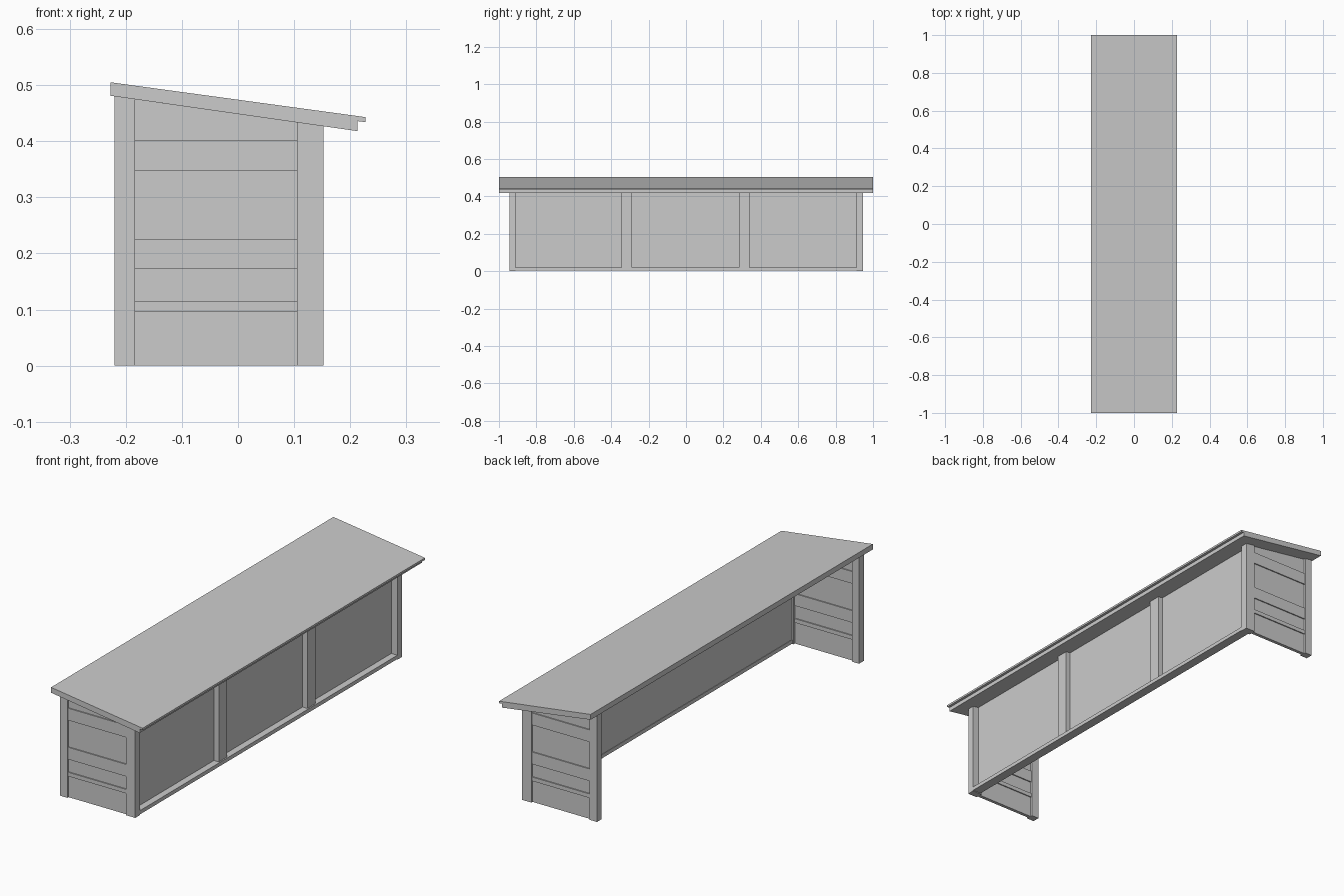
import bpy

if "Cube" in bpy.data.objects:
    bpy.data.objects.remove(bpy.data.objects["Cube"])


def under(x):
    """Height of the sloping roof underside at x."""
    return 0.481 - (x + 0.227) * 0.1432


def prism(name, profile, y0, y1):
    """Extrude an x-z profile (counter-clockwise seen from the front) along y."""
    n = len(profile)
    verts = [(x, y, z) for y in (y0, y1) for x, z in profile]
    faces = [list(range(n)), list(range(2 * n - 1, n - 1, -1))]
    faces += [[(i + 1) % n, i, i + n, (i + 1) % n + n] for i in range(n)]
    mesh = bpy.data.meshes.new(name)
    mesh.from_pydata(verts, [], faces)
    obj = bpy.data.objects.new(name, mesh)
    bpy.context.collection.objects.link(obj)
    return obj


def block(name, x0, x1, y0, y1, z0, z1):
    return prism(name, [(x0, z0), (x1, z0), (x1, z1), (x0, z1)], y0, y1)


def upright(name, x0, x1, y0, y1, z0=0.0):
    """Block whose top is cut to the roof slope."""
    return prism(name, [(x0, z0), (x1, z0), (x1, under(x1)), (x0, under(x0))], y0, y1)


def span(side, inner, outer):
    return sorted((side * inner, side * outer))


# Sloping roof: thin cover sheet over a slightly shorter deck
prism("roof_sheet", [(-0.227, 0.496), (0.227, 0.434), (0.227, 0.443), (-0.227, 0.505)], -1, 1)
prism("roof_deck", [(-0.227, 0.481), (0.213, 0.418), (0.213, 0.436), (-0.227, 0.496)], -1, 1)

# End walls: two posts, a recessed panel and three raised rails
for side, label in ((-1, "near"), (1, "far")):
    post_y = span(side, 0.912, 0.945)
    upright(label + "_open_side_post", -0.22, -0.184, *post_y)
    upright(label + "_closed_side_post", 0.105, 0.152, *post_y)
    upright(label + "_end_panel", -0.184, 0.105, *span(side, 0.922, 0.937))
    for i, (z0, z1) in enumerate(((0.096, 0.114), (0.172, 0.226), (0.347, 0.401))):
        block(f"{label}_end_rail_{i + 1}", -0.184, 0.105, *span(side, 0.917, 0.942), z0, z1)

# Long wall: recessed panel, bottom rail and two mullions
upright("long_wall_panel", 0.112, 0.122, -0.912, 0.912, 0.01)
block("long_wall_bottom_rail", 0.110, 0.152, -0.912, 0.912, 0.003, 0.02)
for i, y in enumerate((-0.316, 0.311)):
    upright(f"long_wall_mullion_{i + 1}", 0.122, 0.146, y - 0.028, y + 0.028, 0.02)
